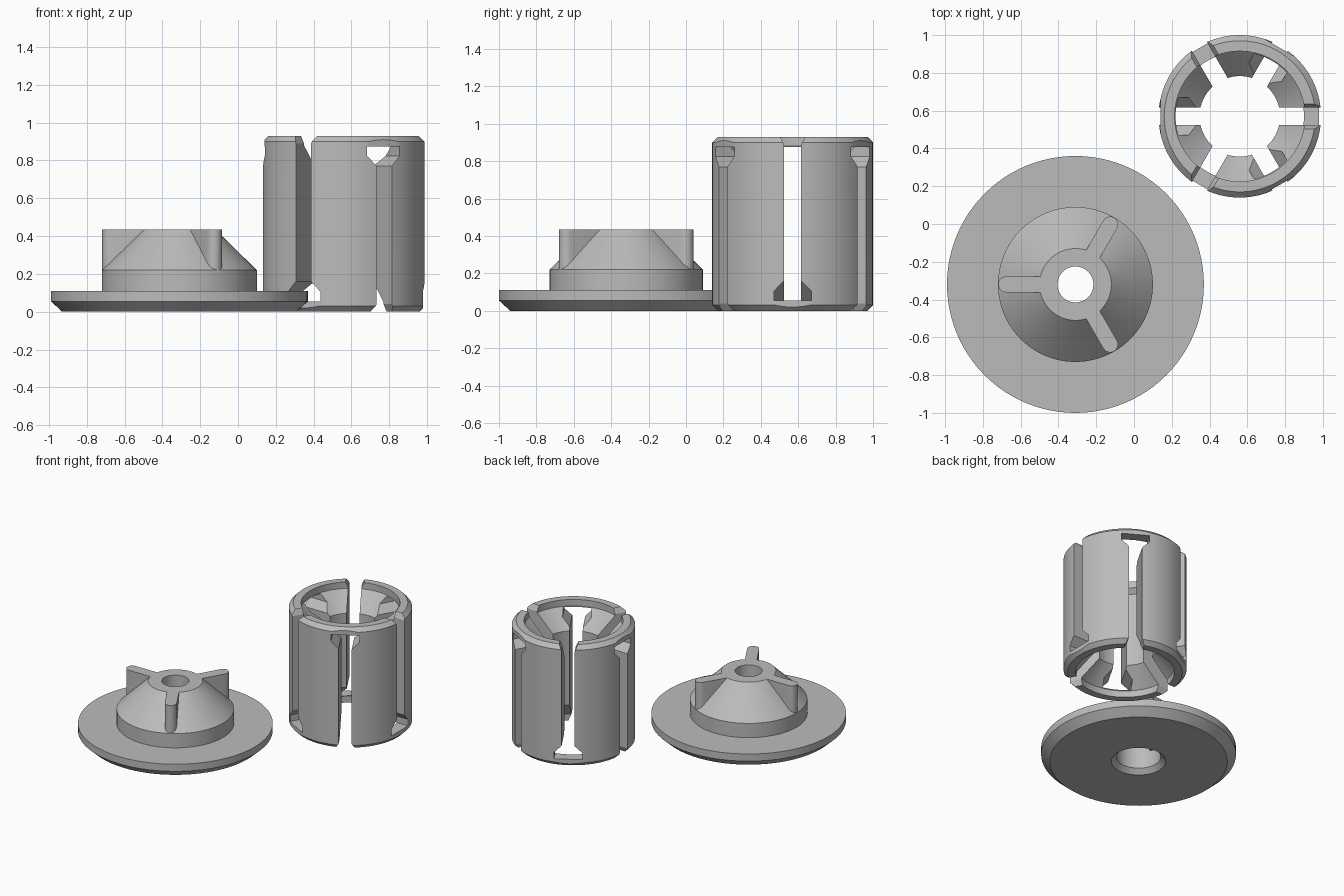
import bpy, bmesh, math
from mathutils import Matrix, Vector

cube = bpy.data.objects.get("Cube")
if cube:
    bpy.data.objects.remove(cube, do_unlink=True)

grey = bpy.data.materials.new("plain grey")
grey.use_nodes = True
COLOUR = (0.5, 0.5, 0.5, 1)
grey.diffuse_color = COLOUR
grey.node_tree.nodes["Principled BSDF"].inputs["Base Color"].default_value = COLOUR


def make_object(name, bm):
    bmesh.ops.recalc_face_normals(bm, faces=bm.faces)
    mesh = bpy.data.meshes.new(name)
    bm.to_mesh(mesh)
    bm.free()
    mesh.materials.append(grey)
    obj = bpy.data.objects.new(name, mesh)
    bpy.context.collection.objects.link(obj)
    return obj


def lathe(name, profile, segments=96):
    """Turn a closed (radius, z) profile around the z axis."""
    bm = bmesh.new()
    rings = []
    for i in range(segments):
        a = math.tau * i / segments
        rings.append([bm.verts.new((r * math.cos(a), r * math.sin(a), z)) for r, z in profile])
    n = len(profile)
    for i, ring in enumerate(rings):
        nxt = rings[(i + 1) % segments]
        for k in range(n):
            j = (k + 1) % n
            bm.faces.new((ring[k], nxt[k], nxt[j], ring[j]))
    return make_object(name, bm)


def add_prism(bm, outline, offset, matrix):
    """Extrude an outline by an offset and place it with a matrix."""
    low = [bm.verts.new(matrix @ Vector(p)) for p in outline]
    high = [bm.verts.new(matrix @ (Vector(p) + Vector(offset))) for p in outline]
    bm.faces.new(low)
    bm.faces.new(high)
    for i in range(len(low)):
        j = (i + 1) % len(low)
        bm.faces.new((low[i], low[j], high[j], high[i]))


def boolean(target, tool, operation):
    mod = target.modifiers.new(operation.lower(), 'BOOLEAN')
    mod.operation, mod.solver, mod.object = operation, 'EXACT', tool
    graph = bpy.context.evaluated_depsgraph_get()
    mesh = bpy.data.meshes.new_from_object(target.evaluated_get(graph))
    target.modifiers.clear()
    target.data = mesh
    bpy.data.objects.remove(tool, do_unlink=True)


def finish(obj, x, y):
    obj.location = (x, y, 0)
    bpy.ops.object.select_all(action='DESELECT')
    obj.select_set(True)
    bpy.context.view_layer.objects.active = obj
    bpy.ops.object.shade_smooth_by_angle(angle=math.radians(20))


# Flanged cone with a stepped bore
cone = lathe("flanged_cone", [
    (0.19, 0), (0.62, 0), (0.68, 0.055), (0.68, 0.11), (0.41, 0.11), (0.41, 0.22),
    (0.19, 0.435), (0.095, 0.435), (0.095, 0.32), (0.155, 0.26), (0.155, 0.035)])

# Three round-ended fins on the cone
FIN, TIP = 0.042, 0.409
arc = [math.radians(-90 + 18 * i) for i in range(11)]
outline = [(0.13, FIN, 0.16), (0.13, -FIN, 0.16)]
outline += [(TIP - FIN + FIN * math.cos(a), FIN * math.sin(a), 0.16) for a in arc]
bm = bmesh.new()
for turn in (60, 180, 300):
    add_prism(bm, outline, (0, 0, 0.275), Matrix.Rotation(math.radians(turn), 4, 'Z'))
boolean(cone, make_object("fins", bm), 'UNION')
finish(cone, -0.31, -0.32)

# Slotted sleeve with a conical seat at each end
HEIGHT = 0.93
half = [(0.4, 0), (0.43, 0.03)]
seat = [(0.213, 0.18), (0.345, 0.05), (0.345, 0)]
flip = lambda pts: [(r, HEIGHT - z) for r, z in reversed(pts)]
sleeve = lathe("slotted_sleeve", half + flip(half) + flip(seat) + seat)

# Slots open alternately at the top and bottom, each ending in a wide window
side = [(0.1, 0.055), (0.1, 0.105), (0.046, 0.16), (0.046, 0.89), (0.076, 0.95)]
slot = [(0.18, t, z) for t, z in side] + [(0.18, -t, z) for t, z in reversed(side)]
flat = [(0.42, -0.1, -0.1), (0.42, 0.1, -0.1), (0.42, 0.1, 0.08), (0.42, -0.1, 0.08)]
upside_down = Matrix.Translation((0, 0, HEIGHT)) @ Matrix.Diagonal((1, 1, -1, 1))
slots, flats = bmesh.new(), bmesh.new()
for i in range(6):
    place = Matrix.Rotation(math.radians(60 * i), 4, 'Z')
    if i % 2:
        place = place @ upside_down
    add_prism(slots, slot, (0.4, 0, 0), place)
    add_prism(flats, flat, (0.2, 0, 0), place)
boolean(sleeve, make_object("slot_cutter", slots), 'DIFFERENCE')
boolean(sleeve, make_object("flat_cutter", flats), 'DIFFERENCE')
finish(sleeve, 0.56, 0.57)
